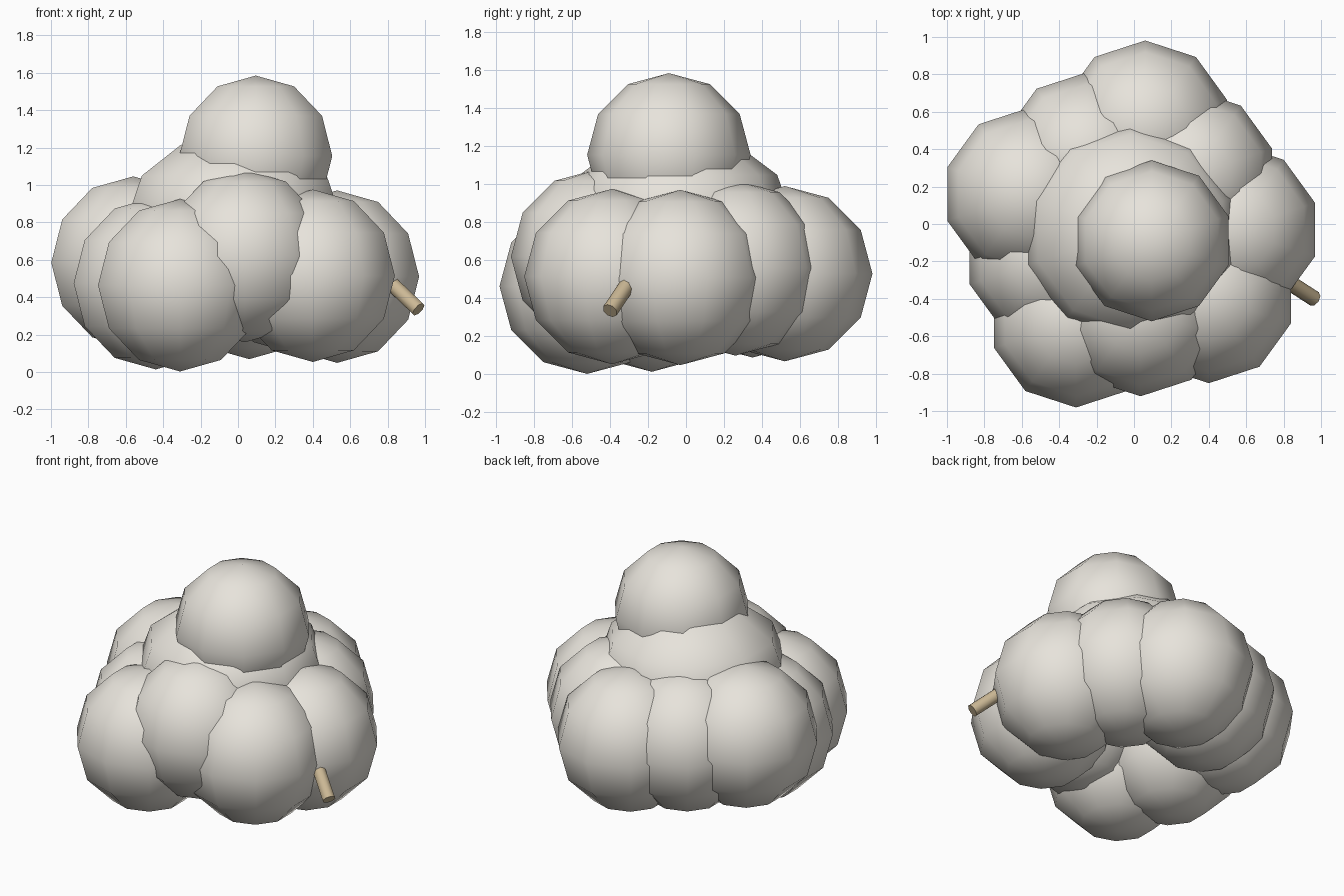
import bpy
import bmesh
from mathutils import Vector

if "Cube" in bpy.data.objects:
    bpy.data.objects.remove(bpy.data.objects["Cube"])


def material(name, color):
    mat = bpy.data.materials.new(name)
    mat.diffuse_color = color
    mat.use_nodes = True
    mat.node_tree.nodes["Principled BSDF"].inputs["Base Color"].default_value = mat.diffuse_color
    return mat


CREAM = material("cream", (0.8, 0.77, 0.71, 1))
TAN = material("tan", (0.60, 0.48, 0.30, 1))


def add_object(name, bm, mat):
    for f in bm.faces:
        f.smooth = True
    mesh = bpy.data.meshes.new(name)
    bm.to_mesh(mesh)
    bm.free()
    mesh.materials.append(mat)
    obj = bpy.data.objects.new(name, mesh)
    bpy.context.collection.objects.link(obj)
    return obj


def puff(name, center, r, rz=None):
    bm = bmesh.new()
    bmesh.ops.create_uvsphere(bm, u_segments=10, v_segments=6, radius=1)
    bmesh.ops.scale(bm, vec=(r, r, rz or r), verts=bm.verts)
    obj = add_object(name, bm, CREAM)
    obj.location = center


# Ring of outer puffs
R = 0.461
RING = {
    "front_left_puff": (-0.31, -0.52, 0.464),
    "front_puff": (0.035, -0.46, 0.62),
    "front_right_puff": (0.40, -0.39, 0.515),
    "right_puff": (0.53, -0.03, 0.51),
    "back_right_puff": (0.30, 0.26, 0.56),
    "back_puff": (0.06, 0.52, 0.53),
    "back_left_puff": (-0.25, 0.35, 0.55),
    "left_puff": (-0.56, 0.16, 0.585),
    "lower_left_puff": (-0.44, -0.18, 0.475),
}
for name, center in RING.items():
    puff(name, center, R)

# Flattened middle and the top puff
puff("middle_puff", (-0.02, -0.04, 0.825), 0.60, 0.45)
puff("top_puff", (0.095, -0.09, 1.155), 0.43)

# Small stem poking out of the front right
start, end = Vector((0.81, -0.30, 0.483)), Vector((0.965, -0.40, 0.335))
bm = bmesh.new()
bmesh.ops.create_cone(bm, cap_ends=True, segments=8, radius1=0.042,
                      radius2=0.042, depth=(end - start).length)
stem = add_object("stem", bm, TAN)
stem.data.set_sharp_from_angle(angle=1.0)
stem.location = (start + end) / 2
stem.rotation_mode = 'QUATERNION'
stem.rotation_quaternion = (end - start).to_track_quat('Z', 'Y')
